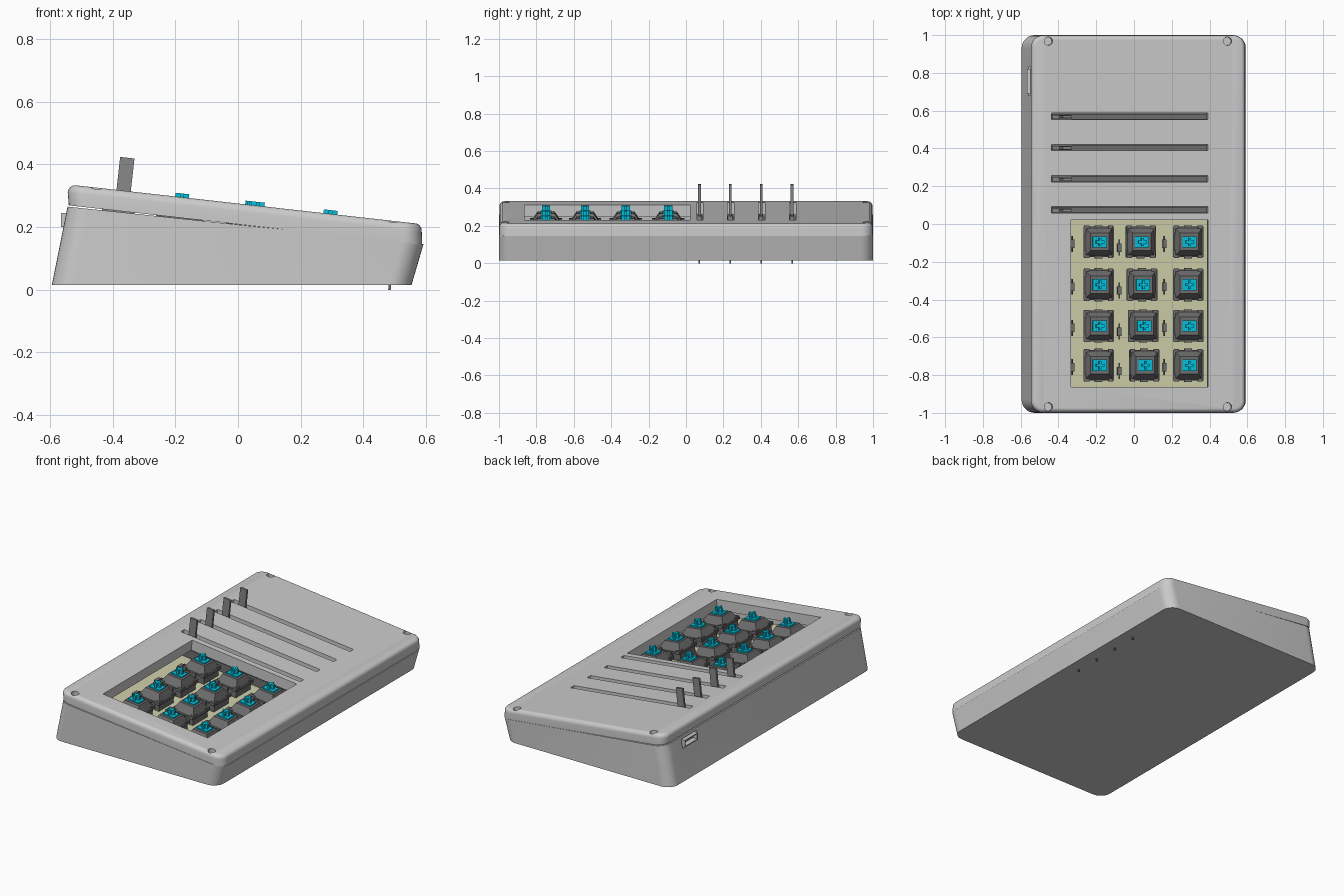
import bpy, bmesh, math
from mathutils import Matrix, Vector

if "Cube" in bpy.data.objects:
    bpy.data.objects.remove(bpy.data.objects["Cube"])

# Tilted frame: origin on the middle of the cover's top face, local z is its normal
TILT = Matrix.Translation((0, 0, 0.275)) @ Matrix.Rotation(math.radians(6.4), 4, 'Y')
FLAT = Matrix.Identity(4)


def material(name, rgb):
    m = bpy.data.materials.new(name)
    m.diffuse_color = (*rgb, 1)
    m.use_nodes = True
    m.node_tree.nodes["Principled BSDF"].inputs["Base Color"].default_value = m.diffuse_color
    return m


DARK = material("dark_plastic", (0.16, 0.16, 0.16))
STEEL = material("lever_grey", (0.25, 0.25, 0.25))
BLUE = material("stem_blue", (0.0, 0.55, 0.75))
BOARD = material("board_beige", (0.62, 0.62, 0.40))


def link(name, mesh, mat=None, frame=FLAT):
    ob = bpy.data.objects.new(name, mesh)
    bpy.context.collection.objects.link(ob)
    ob.matrix_world = frame
    if mat and not mesh.materials:
        mesh.materials.append(mat)
    return ob


def to_mesh(name, bm):
    bmesh.ops.recalc_face_normals(bm, faces=bm.faces[:])
    me = bpy.data.meshes.new(name)
    bm.to_mesh(me)
    bm.free()
    return me


def add_box(bm, lo, hi, taper=(1, 1)):
    """Box from corner to corner; the top face can be scaled by taper."""
    lo, hi = Vector(lo), Vector(hi)
    c, s = (lo + hi) / 2, hi - lo
    for v in bmesh.ops.create_cube(bm, size=1)['verts']:
        k = taper if v.co.z > 0 else (1, 1)
        v.co = c + Vector((v.co.x * s.x * k[0], v.co.y * s.y * k[1], v.co.z * s.z))


def boxes(name, specs):
    bm = bmesh.new()
    for spec in specs:
        add_box(bm, *spec)
    return to_mesh(name, bm)


def ring(x0, x1, hy, r, z):
    """Rounded rectangle; z is a function of x."""
    pts = []
    for cx, cy, a0 in ((x1 - r, hy - r, 0), (x0 + r, hy - r, 90),
                       (x0 + r, r - hy, 180), (x1 - r, r - hy, 270)):
        for i in range(9):
            a = math.radians(a0 + 90 * i / 8)
            x = cx + r * math.cos(a)
            pts.append((x, cy + r * math.sin(a), z(x)))
    return pts


def loft(name, rings):
    bm = bmesh.new()
    vs = [[bm.verts.new(p) for p in r] for r in rings]
    n = len(vs[0])
    for a, b in zip(vs, vs[1:]):
        for i in range(n):
            bm.faces.new((a[i], a[(i + 1) % n], b[(i + 1) % n], b[i]))
    bm.faces.new(vs[0][::-1])
    bm.faces.new(vs[-1])
    return to_mesh(name, bm)


def cut(ob, mesh):
    """Subtract a mesh given in the object's own frame and bake the result."""
    tool = link("cutter", mesh, None, ob.matrix_world.copy())
    tool.hide_render = True
    mod = ob.modifiers.new("cut", 'BOOLEAN')
    mod.operation, mod.solver, mod.object = 'DIFFERENCE', 'EXACT', tool
    bpy.context.view_layer.update()
    dg = bpy.context.evaluated_depsgraph_get()
    baked = bpy.data.meshes.new_from_object(ob.evaluated_get(dg))
    ob.modifiers.clear()
    ob.data = baked
    bpy.data.objects.remove(tool)


# Hollow wedge base
def slope(x):
    return 0.265 - 0.1055 * (x + 0.545)


base = link("base_tray", loft("base_tray", [
    ring(-0.595, 0.555, 1.0, 0.07, lambda x: 0.015),
    ring(-0.545, 0.593, 1.0, 0.07, slope),
    ring(-0.515, 0.563, 0.97, 0.045, slope),
    ring(-0.555, 0.530, 0.97, 0.045, lambda x: 0.04)]))
cut(base, boxes("port_cut", [((-0.62, 0.68, 0.195), (-0.49, 0.83, 0.25))]))

# Cable socket in the left wall
socket = link("cable_socket", boxes("cable_socket", [
    ((-0.566, 0.69, 0.2), (-0.46, 0.82, 0.207)), ((-0.566, 0.69, 0.238), (-0.46, 0.82, 0.245)),
    ((-0.566, 0.69, 0.207), (-0.46, 0.697, 0.238)), ((-0.566, 0.813, 0.207), (-0.46, 0.82, 0.238)),
    ((-0.47, 0.697, 0.207), (-0.46, 0.813, 0.238)), ((-0.55, 0.71, 0.219), (-0.47, 0.80, 0.226))]))

# Tilted cover with rounded top edge
SLIDERS = (0.57, 0.405, 0.24, 0.075)
levels = [(-0.066, -0.537, 0.600, 0.998), (-0.025, -0.545, 0.594, 0.998)]
rings = [ring(x0, x1, hy, 0.06, lambda x, w=w: w) for w, x0, x1, hy in levels]
for i in range(1, 6):
    a = math.radians(18 * i)
    d, w = 0.022 * (1 - math.cos(a)), -0.025 + 0.025 * math.sin(a)
    rings.append(ring(-0.545 + d, 0.594 - d, 0.998 - d, 0.06 - d, lambda x, w=w: w))
cover = link("top_cover", loft("top_cover", rings), None, TILT)

# Window, slider slots and corner screw recesses
bm = bmesh.new()
add_box(bm, (-0.335, -0.863, -0.1), (0.395, 0.022, 0.05))
for y in SLIDERS:
    add_box(bm, (-0.44, y - 0.017, -0.1), (0.393, y + 0.017, 0.05))
for x in (-0.456, 0.498):
    for y in (-0.968, 0.968):
        bmesh.ops.create_cone(bm, cap_ends=True, segments=24, radius1=0.022, radius2=0.022,
                              depth=0.08, matrix=Matrix.Translation((x, y, 0.005)))
cut(cover, to_mesh("cover_cuts", bm))

for ob in (base, cover):
    bpy.ops.object.select_all(action='DESELECT')
    ob.select_set(True)
    bpy.context.view_layer.objects.active = ob
    bpy.ops.object.shade_smooth_by_angle(angle=math.radians(30))

# Circuit board below the window
link("circuit_board", boxes("circuit_board", [((-0.40, -0.93, -0.142), (0.45, 0.027, -0.125))]),
     BOARD, TILT)

# Key switch: housing and cross-shaped stem, shared by all keys
housing = [((-0.072, -0.072, -0.125), (0.072, 0.072, -0.08)),
           ((-0.081, -0.081, -0.08), (0.081, 0.081, -0.07)),
           ((-0.073, -0.075, -0.07), (0.073, 0.075, -0.025), (0.68, 0.62))]
for sy in (-1, 1):
    ys = sorted((sy * 0.079, sy * 0.088))
    housing.append(((-0.02, ys[0], -0.095), (0.02, ys[1], -0.07)))
    for sx in (-1, 1):
        xs = sorted((sx * 0.05, sx * 0.076))
        yc = sorted((sy * 0.045, sy * 0.086))
        housing.append(((xs[0], yc[0], -0.082), (xs[1], yc[1], -0.062)))
housing_mesh = boxes("switch_housing", housing)
stem_mesh = boxes("switch_stem", [((-0.037, -0.03, -0.03), (0.037, 0.03, -0.017)),
                                  ((-0.022, -0.007, -0.017), (0.022, 0.007, 0.012)),
                                  ((-0.006, -0.022, -0.017), (0.006, 0.022, 0.012))])

# Diode: small body with two thin leads
diode_mesh = boxes("diode", [((-0.010, -0.022, -0.125), (0.010, 0.022, -0.105)),
                             ((-0.003, -0.042, -0.125), (0.003, 0.042, -0.113))])

for r, y in enumerate((-0.095, -0.322, -0.54, -0.748)):
    for c, x in enumerate((-0.18, 0.045 + 0.006 * r, 0.297)):
        at = TILT @ Matrix.Translation((x, y, 0))
        link(f"switch_housing_{r}_{c}", housing_mesh, DARK, at)
        link(f"switch_stem_{r}_{c}", stem_mesh, BLUE, at)
    for c, x in enumerate((-0.315, -0.066, 0.175)):
        dy = -0.03 if c == 1 else -0.01
        link(f"diode_{r}_{c}", diode_mesh, DARK, TILT @ Matrix.Translation((x, y + dy, 0)))

# Slide controls: channel body with a pin, carriage and lever
body_mesh = boxes("slider_body", [((-0.47, -0.044, -0.15), (0.52, 0.044, -0.12)),
                                  ((-0.47, 0.012, -0.12), (0.52, 0.044, -0.072)),
                                  ((-0.47, -0.044, -0.12), (0.52, -0.012, -0.072)),
                                  ((0.508, -0.004, -0.221), (0.516, 0.004, -0.15))])
lever_mesh = boxes("slider_lever", [((-0.43, -0.011, -0.12), (-0.325, 0.011, -0.06)),
                                    ((-0.391, -0.007, -0.06), (-0.345, 0.007, 0.106))])
for i, y in enumerate(SLIDERS):
    at = TILT @ Matrix.Translation((0, y - 0.003, 0))
    link(f"slider_body_{i}", body_mesh, DARK, at)
    link(f"slider_lever_{i}", lever_mesh, STEEL, at)
